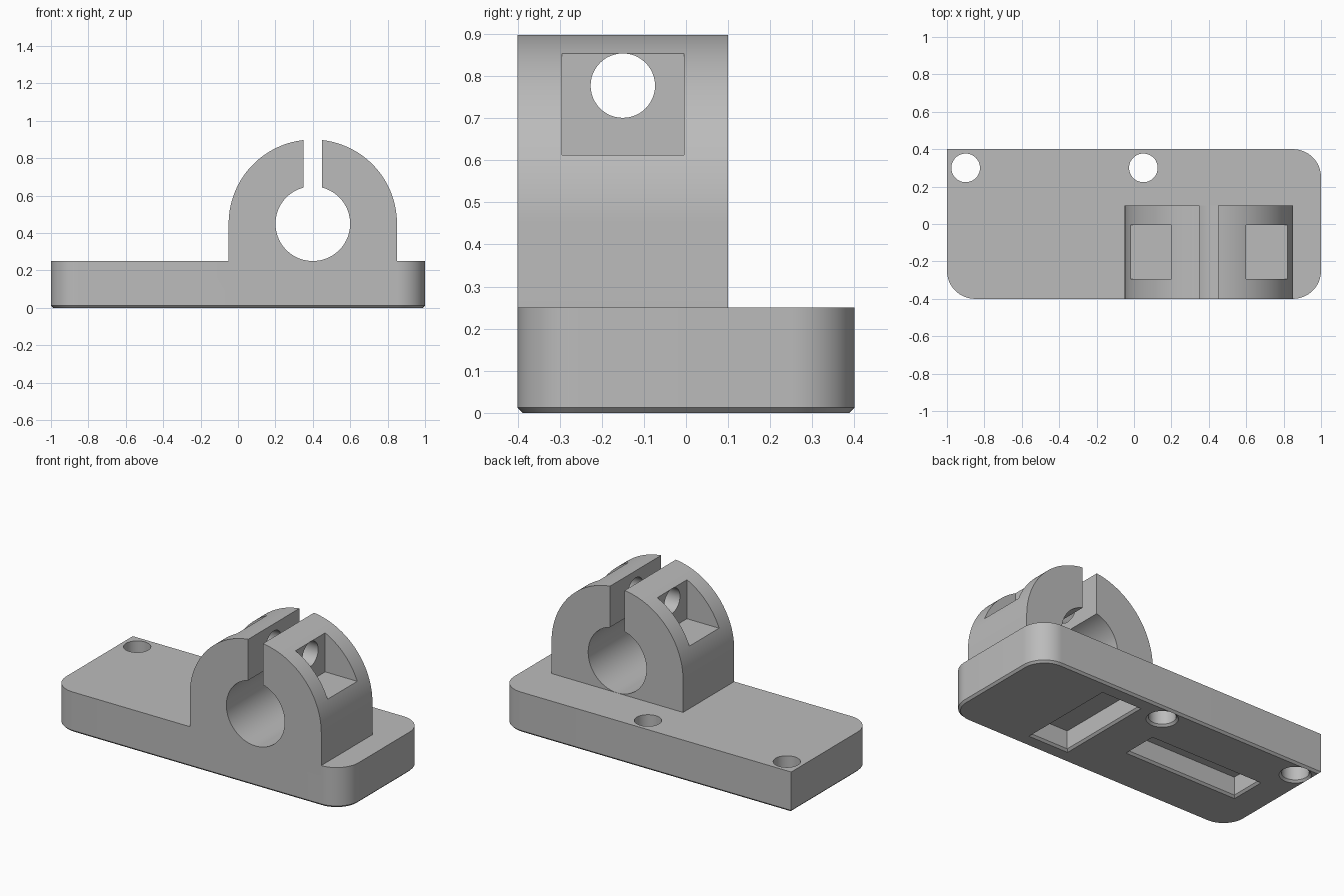
import bpy, bmesh
from math import sin, cos, pi, sqrt, asin, radians
from mathutils import Vector

if "Cube" in bpy.data.objects:
    bpy.data.objects.remove(bpy.data.objects["Cube"], do_unlink=True)

grey = bpy.data.materials.new("plain grey")
grey.use_nodes = True
COLOUR = (0.5, 0.5, 0.5, 1)
grey.diffuse_color = COLOUR
grey.node_tree.nodes["Principled BSDF"].inputs["Base Color"].default_value = COLOUR

CHAMFER = 0.0125
TOP = 0.25


def loft(name, rings):
    """Closed solid through equal-length rings of 3D points."""
    bm = bmesh.new()
    loops = [[bm.verts.new(p) for p in ring] for ring in rings]
    n = len(loops[0])
    for a, b in zip(loops, loops[1:]):
        for i in range(n):
            j = (i + 1) % n
            bm.faces.new((a[i], a[j], b[j], b[i]))
    bm.faces.new(loops[0])
    bm.faces.new(loops[-1])
    bmesh.ops.recalc_face_normals(bm, faces=bm.faces)
    mesh = bpy.data.meshes.new(name)
    bm.to_mesh(mesh)
    bm.free()
    mesh.materials.append(grey)
    obj = bpy.data.objects.new(name, mesh)
    bpy.context.collection.objects.link(obj)
    return obj


def arc(cx, cy, r, start, end, steps):
    return [(cx + r * cos(start + (end - start) * i / steps),
             cy + r * sin(start + (end - start) * i / steps)) for i in range(steps + 1)]


def outline(cx, cy, hx, hy, radii=(0, 0, 0, 0), grow=0):
    """Rectangle with one radius per corner, counter-clockwise from +x +y."""
    points = []
    for k, (sx, sy) in enumerate(((1, 1), (-1, 1), (-1, -1), (1, -1))):
        x, y = cx + sx * (hx + grow), cy + sy * (hy + grow)
        r = radii[k] + grow
        if radii[k]:
            points += arc(x - sx * r, y - sy * r, r, k * pi / 2, (k + 1) * pi / 2, 16)
        else:
            points.append((x, y))
    return points


def at_z(points, z):
    return [(x, y, z) for x, y in points]


def combine(target, tool, operation):
    mod = target.modifiers.new(operation, 'BOOLEAN')
    mod.operation = operation
    mod.solver = 'EXACT'
    mod.object = tool
    bpy.context.view_layer.objects.active = target
    bpy.ops.object.modifier_apply(modifier=mod.name)
    bpy.data.objects.remove(tool, do_unlink=True)


def cut_from_below(target, shape, depth):
    """Cut a recess whose lower edge is chamfered; shape(grow) gives its outline."""
    rings = [at_z(shape(2 * CHAMFER), -CHAMFER), at_z(shape(0), CHAMFER), at_z(shape(0), depth)]
    combine(target, loft("cutter", rings), 'DIFFERENCE')


# Base plate: three rounded corners, one square, chamfered underneath
def plate(grow):
    return outline(0, 0, 1, 0.4, (0.15, 0, 0.15, 0.15), grow)


body = loft("clamp_bracket", [at_z(plate(-CHAMFER), 0), at_z(plate(0), CHAMFER), at_z(plate(0), TOP)])

# Split clamp: arch, slot and bore in one profile
CX, CZ, R, BORE, GAP = 0.4, 0.45, 0.45, 0.1995, 0.05
outer, inner = asin(GAP / R), asin(GAP / BORE)
profile = [(CX - R, 0.18), (CX + R, 0.18)]
profile += arc(CX, CZ, R, 0, pi / 2 - outer, 40)
profile += arc(CX, CZ, BORE, pi / 2 - inner, inner - 1.5 * pi, 72)
profile += arc(CX, CZ, R, pi / 2 + outer, pi, 40)
clamp = loft("clamp", [[(x, y, z) for x, z in profile] for y in (-0.4, 0.1)])
combine(body, clamp, 'UNION')

# Bolt hole across the slot
bolt = loft("cutter", [[(x, y, z) for y, z in arc(-0.15, 0.777, 0.0765, 0, 2 * pi, 48)[:-1]]
                       for x in (CX - 0.25, CX + 0.25)])
combine(body, bolt, 'DIFFERENCE')

# Bolt head and nut pockets on both shoulders
for side in (-1, 1):
    pocket = outline(CX + side * 0.45, -0.15, 0.25, 0.145)
    combine(body, loft("cutter", [at_z(pocket, 0.612), at_z(pocket, 1.0)]), 'DIFFERENCE')

# Mounting holes through the plate
for x in (-0.9, 0.05):
    cut_from_below(body, lambda g: arc(x, 0.3, 0.0765 + g, 0, 2 * pi, 48)[:-1], 0.4)

# Recesses under the plate
for x, hx, hy in ((-0.425, 0.375, 0.1), (0.35, 0.125, 0.3)):
    cut_from_below(body, lambda g: outline(x, 0, hx, hy, grow=g), 0.125)

# Smooth curved walls, crisp edges
bpy.ops.object.select_all(action='DESELECT')
body.select_set(True)
bpy.context.view_layer.objects.active = body
bpy.ops.object.shade_smooth_by_angle(angle=radians(30))
